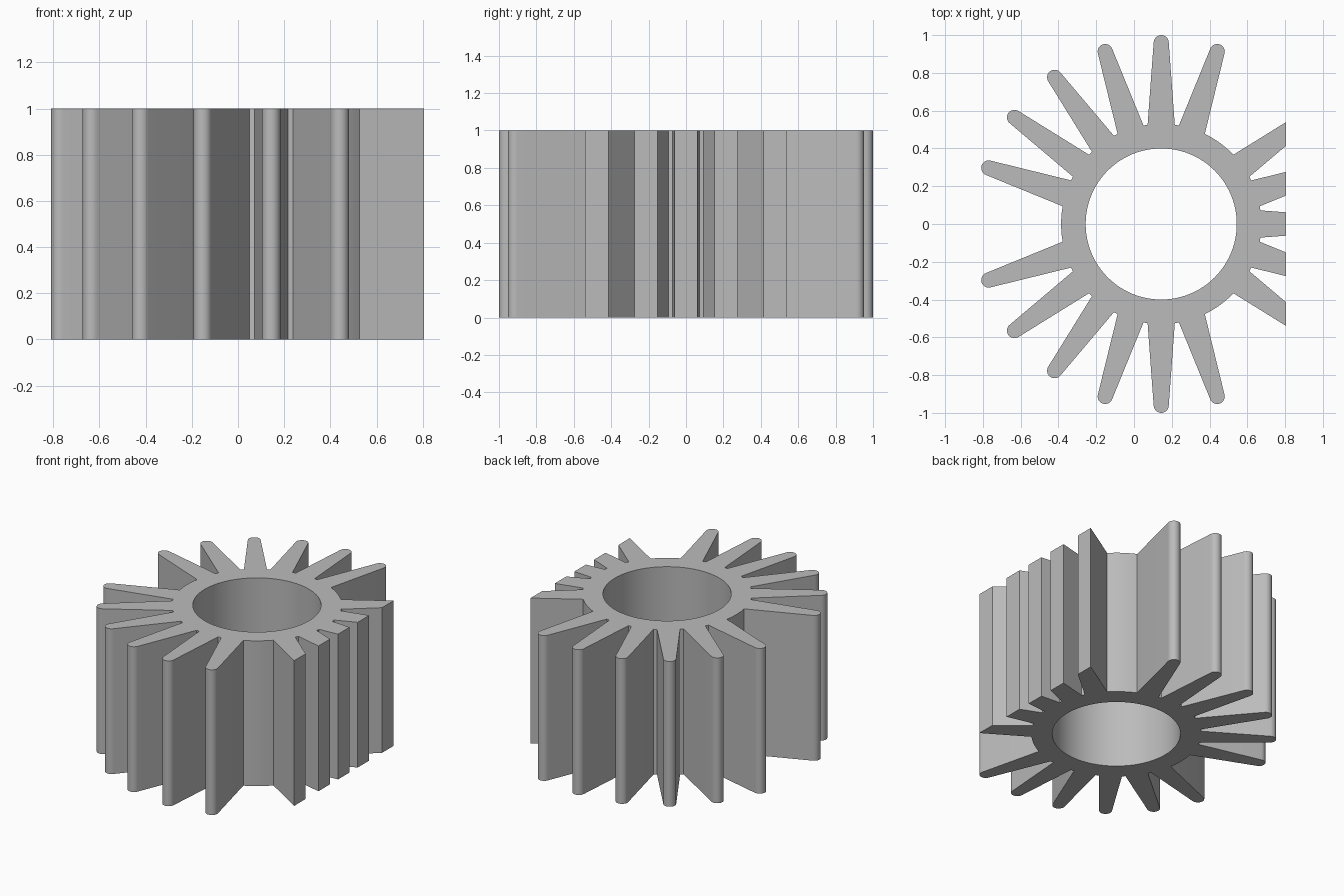
import bpy
import bmesh
from math import asin, cos, pi, radians, sin
from mathutils import Matrix, Vector

if "Cube" in bpy.data.objects:
    bpy.data.objects.remove(bpy.data.objects["Cube"], do_unlink=True)

BORE, HUB, TIP, HEIGHT = 0.40, 0.53, 0.96, 1.0
BASE_HALF, TIP_HALF = 0.072, 0.04
CENTRE_X, CUT_X = 0.144, 0.806

metal = bpy.data.materials.new("grey metal")
metal.use_nodes = True
grey = (0.5, 0.5, 0.5, 1)
metal.diffuse_color = grey
metal.node_tree.nodes["Principled BSDF"].inputs["Base Color"].default_value = grey


def polar(radius, angle):
    return Vector((radius * cos(angle), radius * sin(angle)))


def fin(angle, cut):
    """Tapered fin outline, either round-tipped or trimmed by the flat side."""
    turn = Matrix.Rotation(angle, 2)
    root = (HUB**2 - BASE_HALF**2) ** 0.5
    start = turn @ Vector((root, -BASE_HALF))
    end = turn @ Vector((root, BASE_HALF))
    tip_a = turn @ Vector((TIP, -TIP_HALF))
    tip_b = turn @ Vector((TIP, TIP_HALF))
    if cut:
        limit = CUT_X - CENTRE_X
        trim = [a.lerp(b, (limit - a.x) / (b.x - a.x))
                for a, b in ((start, tip_a), (end, tip_b))]
        return [start, *trim, end]
    steps = 12
    arc = [turn @ (Vector((TIP, 0)) + polar(TIP_HALF, pi * (i / steps - 0.5)))
           for i in range(steps + 1)]
    return [start, *arc, end]


# Outer profile: fins every 18 degrees, with three left out
spread = asin(BASE_HALF / HUB)
fins = [a for a in range(-162, 163, 18) if abs(a) != 54]
outline = []
for i, deg in enumerate(fins):
    outline += fin(radians(deg), abs(deg) < 40)
    following = fins[i + 1] if i + 1 < len(fins) else fins[0] + 360
    a, b = radians(deg) + spread, radians(following) - spread
    count = max(2, round((b - a) / radians(3)))
    outline += [polar(HUB, a + (b - a) * k / count) for k in range(1, count)]

bore = [polar(BORE, 2 * pi * i / 96) for i in range(96)]

# Extrude the profile into a ring with a through bore
curve = bpy.data.curves.new("finned_ring_profile", "CURVE")
curve.dimensions = "2D"
curve.fill_mode = "BOTH"
curve.extrude = HEIGHT / 2
for loop in (outline, bore):
    spline = curve.splines.new("POLY")
    spline.points.add(len(loop) - 1)
    for point, co in zip(spline.points, loop):
        point.co = (co.x + CENTRE_X, co.y, 0, 1)
    spline.use_cyclic_u = True

ring = bpy.data.objects.new("finned_ring", curve)
bpy.context.collection.objects.link(ring)
bpy.ops.object.select_all(action="DESELECT")
ring.select_set(True)
bpy.context.view_layer.objects.active = ring
bpy.ops.object.convert(target="MESH")
ring = bpy.context.object
ring.name = "finned_ring"

# Weld the caps to the walls and stand the part on the ground
mesh = ring.data
bm = bmesh.new()
bm.from_mesh(mesh)
bmesh.ops.remove_doubles(bm, verts=bm.verts, dist=0.0001)
bmesh.ops.recalc_face_normals(bm, faces=bm.faces)
bmesh.ops.translate(bm, verts=bm.verts, vec=(0, 0, HEIGHT / 2))
bm.to_mesh(mesh)
bm.free()
mesh.materials.clear()
mesh.materials.append(metal)
bpy.ops.object.shade_smooth_by_angle(angle=radians(25))
